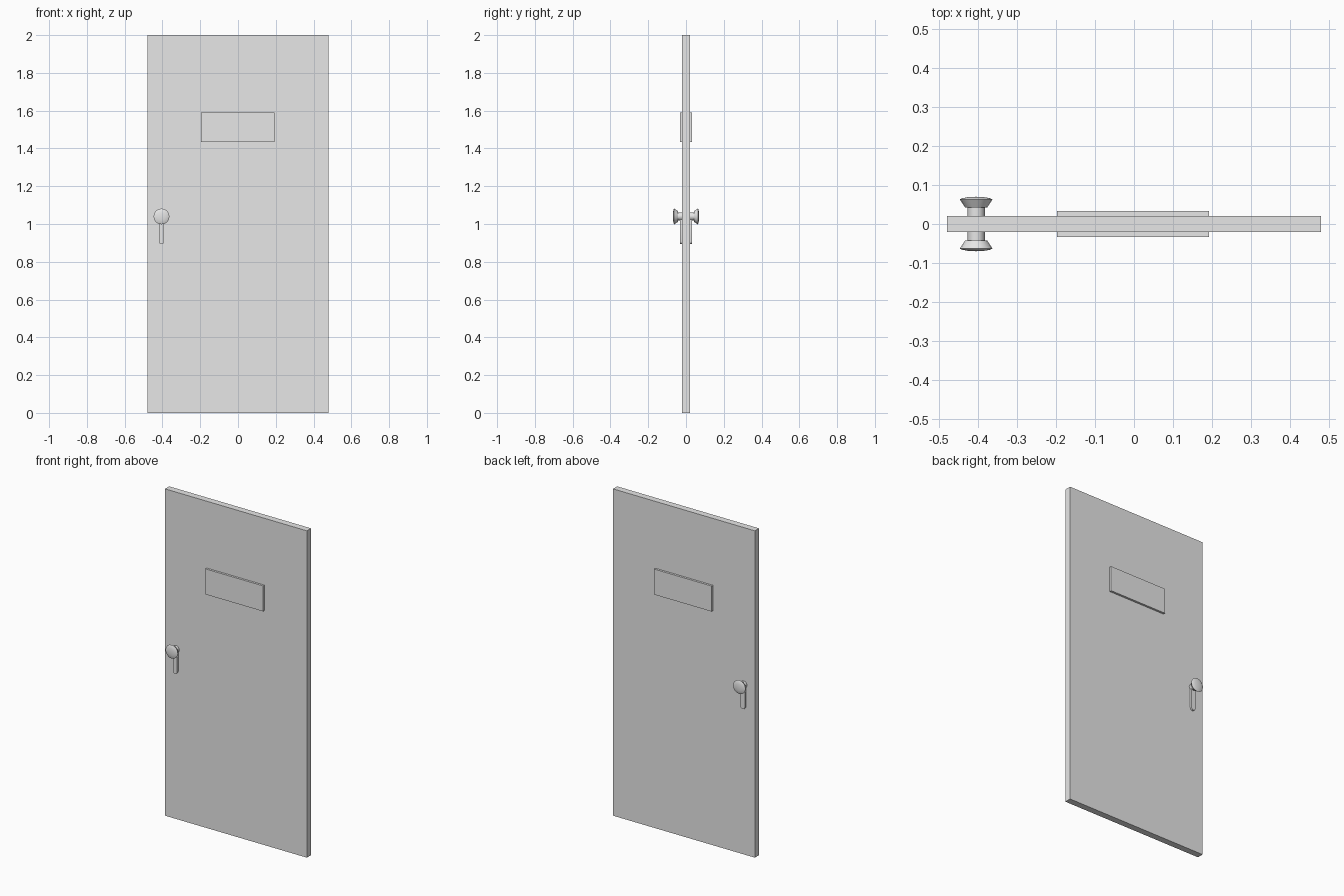
import bpy, bmesh, math
from mathutils import Matrix, Vector

old = bpy.data.objects.get("Cube")
if old:
    bpy.data.objects.remove(old, do_unlink=True)

grey = bpy.data.materials.new("light_grey")
grey.use_nodes = True
grey.diffuse_color = (0.8, 0.8, 0.8, 1)
grey.node_tree.nodes["Principled BSDF"].inputs["Base Color"].default_value = (0.8, 0.8, 0.8, 1)


def finish(name, bm, smooth=False):
    bmesh.ops.recalc_face_normals(bm, faces=bm.faces)
    mesh = bpy.data.meshes.new(name)
    bm.to_mesh(mesh)
    bm.free()
    mesh.materials.append(grey)
    obj = bpy.data.objects.new(name, mesh)
    bpy.context.collection.objects.link(obj)
    if smooth:
        bpy.ops.object.select_all(action='DESELECT')
        obj.select_set(True)
        bpy.context.view_layer.objects.active = obj
        bpy.ops.object.shade_smooth_by_angle(angle=math.radians(30))
    return obj


def box(name, size, centre):
    bm = bmesh.new()
    bmesh.ops.create_cube(bm, size=1, matrix=Matrix.Translation(centre) @ Matrix.Diagonal((*size, 1)))
    return finish(name, bm)


def lathe_y(name, profile, x, z, steps=16):
    # Spin a (radius, y) profile around the handle axis
    bm = bmesh.new()
    verts = [bm.verts.new((x + r, y, z)) for r, y in profile]
    edges = [bm.edges.new(pair) for pair in zip(verts, verts[1:])]
    bmesh.ops.spin(bm, geom=verts + edges, cent=(x, 0, z), axis=(0, 1, 0),
                   angle=math.tau, steps=steps)
    bmesh.ops.remove_doubles(bm, verts=bm.verts, dist=0.0001)
    return finish(name, bm, smooth=True)


def rounded_bar(name, x, low, high, radius, y0, y1, arc=8):
    # Upright bar with half-round ends, extruded along y
    bm = bmesh.new()
    ring = []
    for centre, start in ((high - radius, 0), (low + radius, math.pi)):
        for i in range(arc + 1):
            a = start + math.pi * i / arc
            ring.append(bm.verts.new((x + radius * math.cos(a), y0, centre + radius * math.sin(a))))
    face = bm.faces.new(ring)
    ext = bmesh.ops.extrude_face_region(bm, geom=[face])
    moved = [v for v in ext["geom"] if isinstance(v, bmesh.types.BMVert)]
    bmesh.ops.translate(bm, verts=moved, vec=Vector((0, y1 - y0, 0)))
    return finish(name, bm, smooth=True)


# Door slab and the raised panel showing on both faces
box("door_slab", (0.96, 0.04, 2.0), (0, 0, 1.0))
box("raised_panel", (0.39, 0.066, 0.156), (-0.002, 0, 1.513))

# Knob and lock plate on each face
KNOB_X, KNOB_Z = -0.405, 1.04
profile = [(0, 0.015), (0.022, 0.015), (0.022, 0.042), (0.028, 0.042),
           (0.042, 0.063), (0.036, 0.066), (0.02, 0.069), (0, 0.07)]
for side, sign in (("front", -1), ("back", 1)):
    lathe_y(side + "_knob", [(r, y * sign) for r, y in profile], KNOB_X, KNOB_Z)
    rounded_bar(side + "_lock_plate", KNOB_X, 0.893, 1.05, 0.0145, 0.01 * sign, 0.031 * sign)
